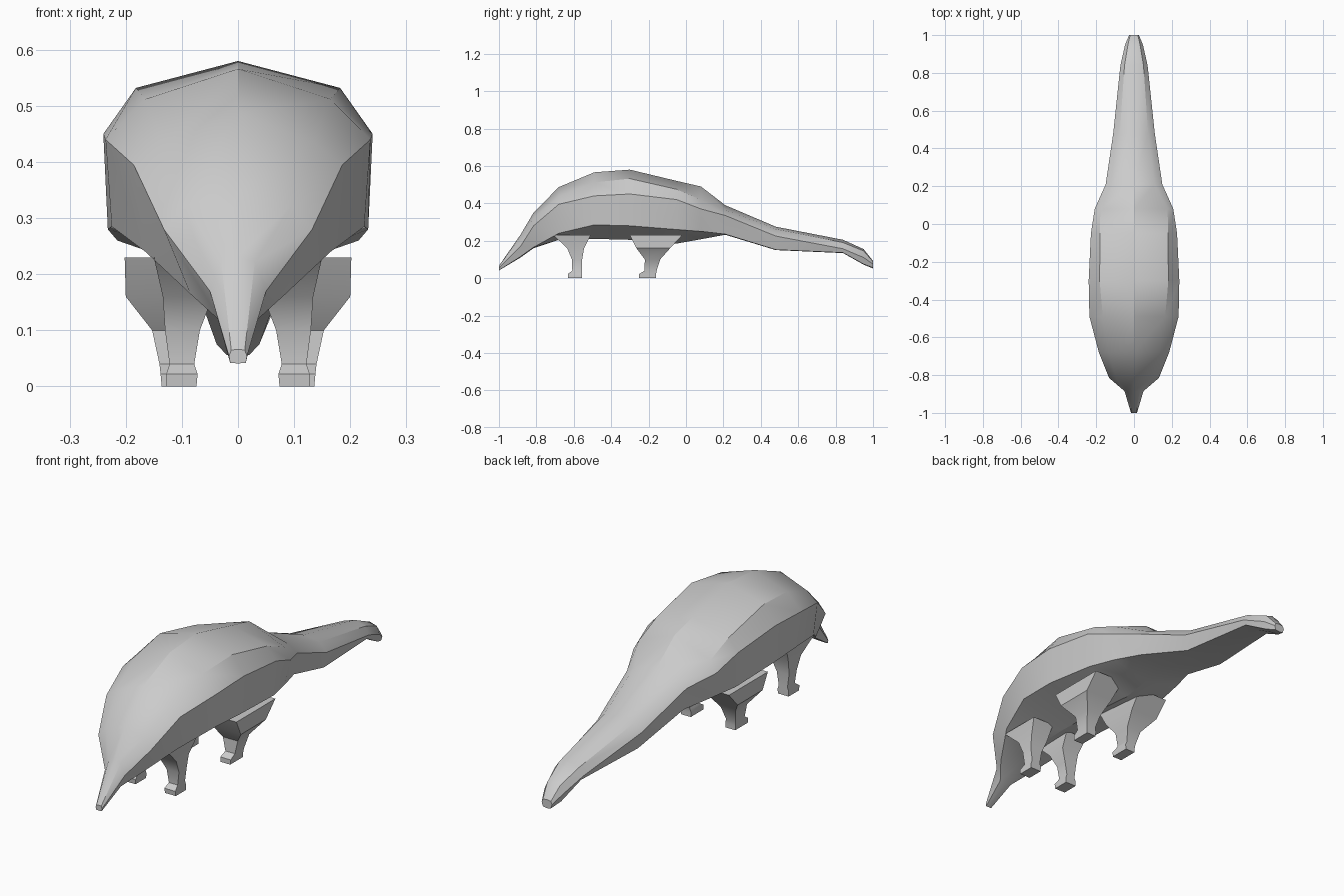
import bpy, bmesh

grey = bpy.data.materials.new("warm_grey")
grey.diffuse_color = (0.6, 0.6, 0.6, 1)


def loft(name, rings):
    """Skin a list of equally sized closed rings and cap both ends."""
    bm = bmesh.new()
    loops = [[bm.verts.new(p) for p in ring] for ring in rings]
    n = len(loops[0])
    for a, b in zip(loops, loops[1:]):
        for i in range(n):
            j = (i + 1) % n
            bm.faces.new((a[i], a[j], b[j], b[i]))
    bm.faces.new(loops[0])
    bm.faces.new(loops[-1])
    bmesh.ops.recalc_face_normals(bm, faces=bm.faces)
    mesh = bpy.data.meshes.new(name)
    bm.to_mesh(mesh)
    bm.free()
    mesh.materials.append(grey)
    obj = bpy.data.objects.new(name, mesh)
    bpy.context.collection.objects.link(obj)
    bpy.ops.object.select_all(action='DESELECT')
    obj.select_set(True)
    bpy.context.view_layer.objects.active = obj
    bpy.ops.object.shade_smooth_by_angle(angle=0.52)
    return obj


def body_ring(y, top, shoulder, side, low, bottom):
    half = [shoulder, side, low]
    right = [(x, y, z) for x, z in half]
    left = [(-x, y, z) for x, z in reversed(half)]
    return [(0, y, top)] + right + [(0, y, bottom)] + left


# snout, body and tail: y, top, shoulder, side, lower side, bottom
sections = [
    (-1.00, .066, (.012, .065), (.016, .054), (.014, .042), .041),
    (-0.885, .232, (.030, .222), (.050, .170), (.030, .115), .110),
    (-0.815, .350, (.095, .322), (.132, .280), (.085, .165), .160),
    (-0.68, .487, (.135, .435), (.186, .395), (.165, .240), .205),
    (-0.49, .566, (.165, .512), (.236, .440), (.225, .285), .210),
    (-0.30, .580, (.182, .532), (.240, .450), (.232, .280), .205),
    (-0.05, .520, (.180, .475), (.228, .420), (.215, .260), .185),
    (0.08, .490, (.178, .420), (.208, .370), (.180, .250), .208),
    (0.21, .390, (.110, .365), (.150, .335), (.135, .235), .232),
    (0.48, .275, (.075, .262), (.110, .225), (.095, .152), .150),
    (0.84, .205, (.050, .190), (.072, .157), (.060, .136), .134),
    (0.95, .155, (.032, .145), (.047, .110), (.038, .075), .072),
    (1.00, .092, (.020, .088), (.026, .075), (.020, .056), .052),
]
loft("body", [body_ring(*s) for s in sections])

# legs: z, inner x, outer x, front y, back y
front_leg = [
    (.000, .074, .128, -.630, -.555),
    (.022, .072, .128, -.632, -.555),
    (.040, .078, .122, -.608, -.555),
    (.100, .068, .130, -.610, -.555),
    (.160, .045, .134, -.635, -.545),
    (.230, .040, .150, -.710, -.510),
]
hind_leg = [
    (.000, .088, .136, -.250, -.160),
    (.022, .086, .138, -.250, -.160),
    (.040, .092, .140, -.222, -.157),
    (.100, .078, .153, -.220, -.138),
    (.160, .060, .200, -.265, -.085),
    (.230, .050, .202, -.300, -.020),
]


def add_leg(name, rows, s):
    loft(name, [[(s * a, f, z), (s * b, f, z), (s * b, k, z), (s * a, k, z)]
                for z, a, b, f, k in rows])


for side, s in (("right", 1), ("left", -1)):
    add_leg("front_leg_" + side, front_leg, s)
    add_leg("hind_leg_" + side, hind_leg, s)
